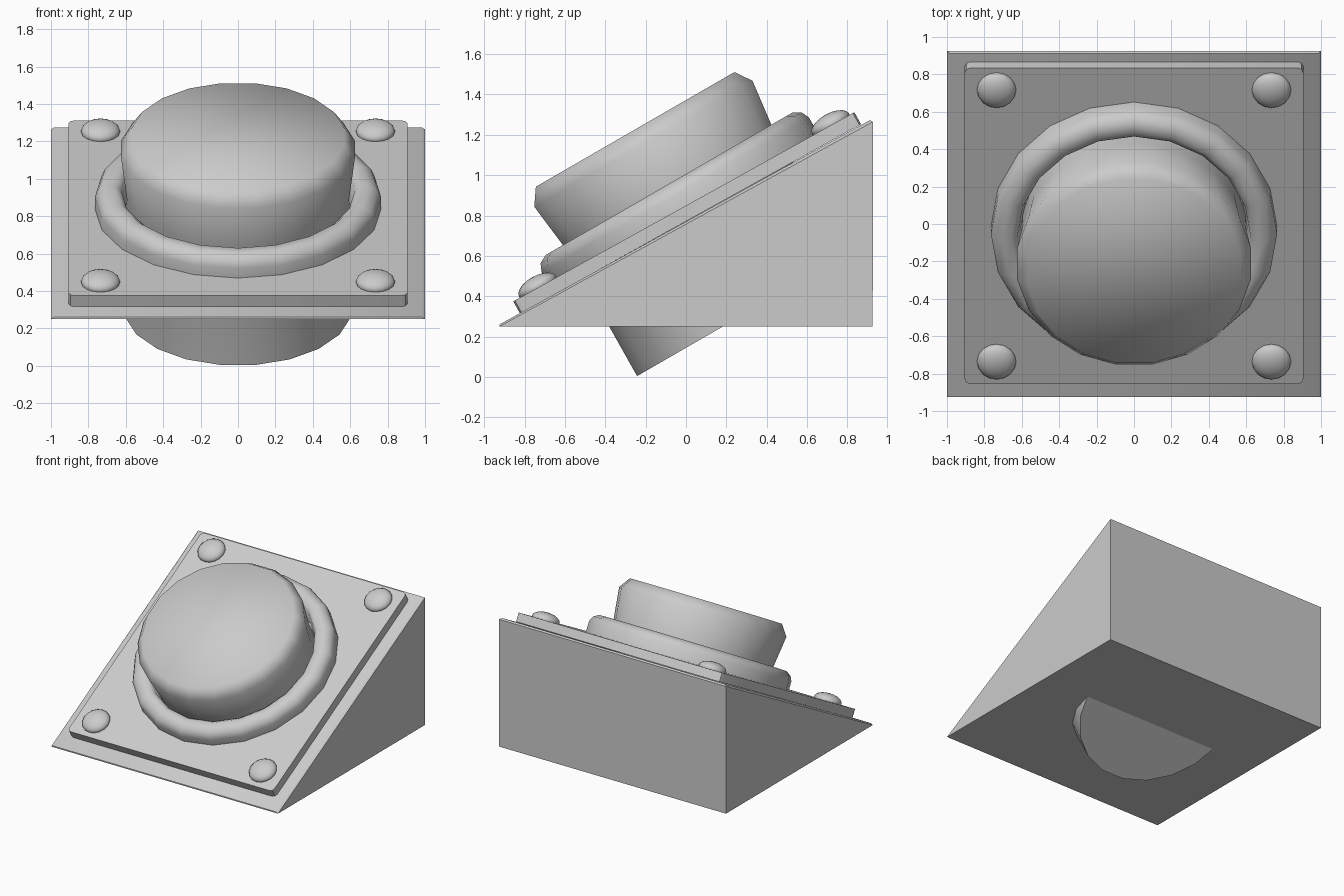
import bpy, bmesh
from math import sin, cos, pi, radians
from mathutils import Matrix

if "Cube" in bpy.data.objects:
    bpy.data.objects.remove(bpy.data.objects["Cube"])

CENTRE = Matrix.Translation((0, 0, 0.76))   # middle of the sloping face


def tilted(angle, slide):
    """Frame lying on the slope, moved uphill by slide."""
    return CENTRE @ Matrix.Rotation(radians(angle), 4, 'X') @ Matrix.Translation((0, slide, 0))


def finish(name, bm, frame=Matrix(), angle=40):
    bmesh.ops.recalc_face_normals(bm, faces=bm.faces[:])
    me = bpy.data.meshes.new(name)
    bm.to_mesh(me)
    bm.free()
    ob = bpy.data.objects.new(name, me)
    bpy.context.collection.objects.link(ob)
    ob.matrix_world = frame
    bpy.ops.object.select_all(action='DESELECT')
    ob.select_set(True)
    bpy.context.view_layer.objects.active = ob
    bpy.ops.object.shade_smooth_by_angle(angle=radians(angle))
    return ob


def lathe(name, profile, frame, phase=0.0, sides=20, closed=False):
    """Revolve (radius, height) points; open profiles get flat end caps."""
    bm = bmesh.new()
    rings = [[bm.verts.new((r * sin(2 * pi * (i + phase) / sides),
                            r * cos(2 * pi * (i + phase) / sides), h))
              for i in range(sides)] for r, h in profile]
    pairs = list(zip(rings, rings[1:]))
    if closed:
        pairs.append((rings[-1], rings[0]))
    else:
        bm.faces.new(rings[0])
        bm.faces.new(rings[-1])
    for a, b in pairs:
        for i in range(sides):
            j = (i + 1) % sides
            bm.faces.new((a[i], a[j], b[j], b[i]))
    return finish(name, bm, frame, 60)


# wedge base: side profile extruded across x, thin bevel round the slope
bm = bmesh.new()
side = [(-0.925, 0.25), (0.925, 0.25), (0.925, 1.28), (-0.925, 0.26)]
face = bm.faces.new([bm.verts.new((-1, y, z)) for y, z in side])
ext = bmesh.ops.extrude_face_region(bm, geom=[face])['geom']
bmesh.ops.translate(bm, vec=(2, 0, 0), verts=[v for v in ext if isinstance(v, bmesh.types.BMVert)])
slope = [e for e in bm.edges if all(v.co.z > 0.255 for v in e.verts)
         and max(v.co.z for v in e.verts) > 1]
bmesh.ops.bevel(bm, geom=slope, offset=0.015, segments=1, affect='EDGES')
finish("wedge_base", bm, angle=50)

# mounting plate with clipped corners
slab = tilted(29, 0.031)
bm = bmesh.new()
bmesh.ops.create_cube(bm, size=1, matrix=Matrix.Translation((0, 0, 0.044))
                      @ Matrix.Diagonal((1.81, 1.932, 0.068, 1)))
corners = [e for e in bm.edges if abs(e.verts[0].co.z - e.verts[1].co.z) > 0.01]
bmesh.ops.bevel(bm, geom=corners, offset=0.03, segments=2, profile=0.5, affect='EDGES')
finish("mounting_plate", bm, slab)

# domed screws in the four corners
for sx in (-1, 1):
    for sy in (-1, 1):
        bm = bmesh.new()
        bmesh.ops.create_uvsphere(bm, u_segments=16, v_segments=10, radius=1)
        bmesh.ops.scale(bm, vec=(0.105, 0.105, 0.052), verts=bm.verts[:])
        finish("corner_screw", bm, slab @ Matrix.Translation((sx * 0.735, sy * 0.83 + 0.005, 0.085)))

# collar ring round the button
lathe("collar_ring", [(0.60, 0.05), (0.765, 0.05), (0.765, 0.15), (0.747, 0.19),
                      (0.705, 0.213), (0.655, 0.213), (0.625, 0.19)],
      tilted(30, 0.025), closed=True)

# push button, running right through the base
lathe("push_button", [(0.61, -0.533), (0.602, 0.2), (0.632, 0.448), (0.575, 0.53)],
      tilted(30, 0.015), phase=0.5)
